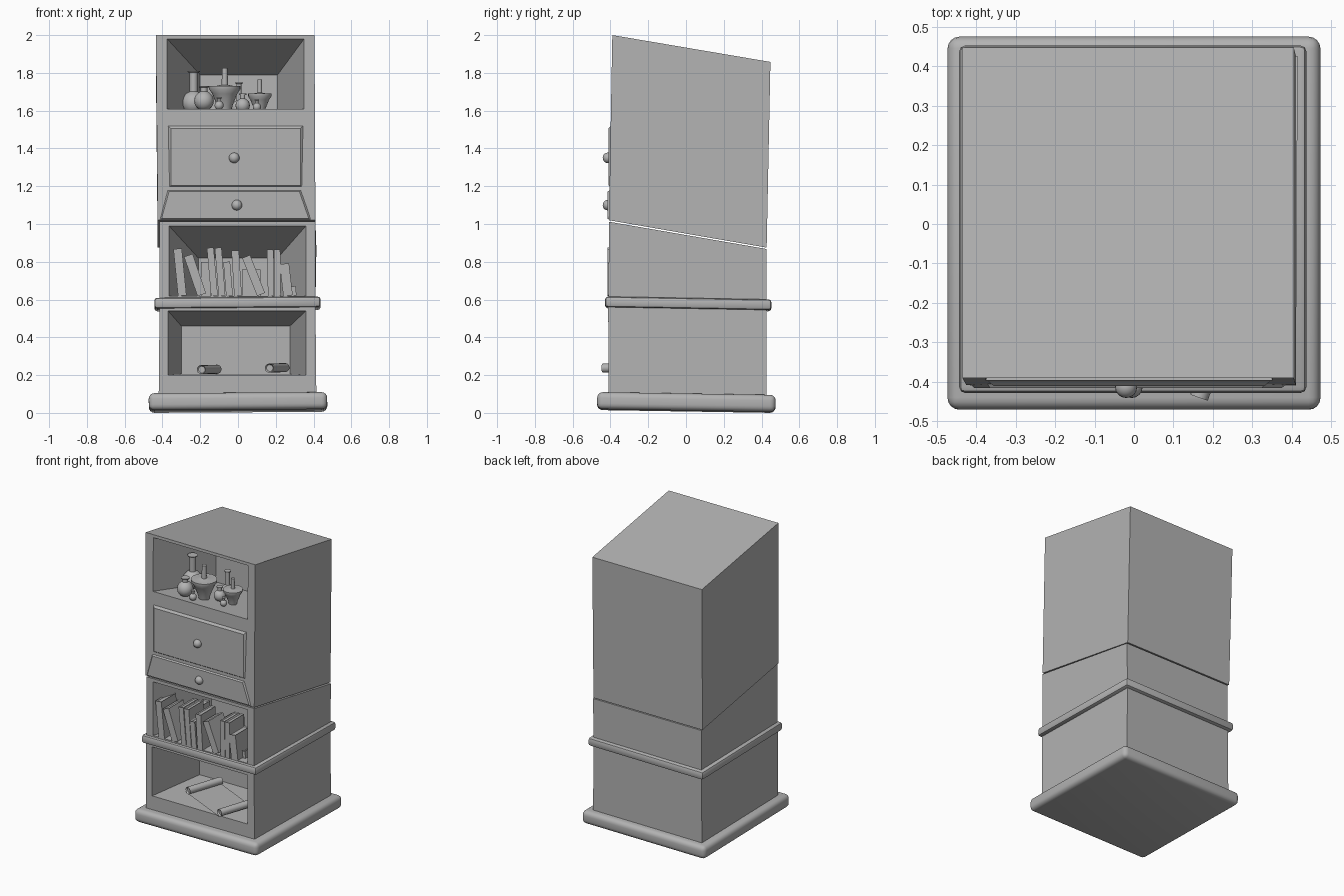
import bpy, bmesh, math
from mathutils import Vector, Matrix

old = bpy.data.objects.get("Cube")
if old:
    bpy.data.objects.remove(old, do_unlink=True)

grey = bpy.data.materials.new("plain grey")
grey.use_nodes = True
COLOR = (0.45, 0.45, 0.45, 1)
grey.diffuse_color = COLOR
grey.node_tree.nodes["Principled BSDF"].inputs["Base Color"].default_value = COLOR


def finish(name, bm, smooth=False):
    bmesh.ops.recalc_face_normals(bm, faces=bm.faces)
    mesh = bpy.data.meshes.new(name)
    bm.to_mesh(mesh)
    bm.free()
    mesh.materials.append(grey)
    ob = bpy.data.objects.new(name, mesh)
    bpy.context.collection.objects.link(ob)
    if smooth:
        bpy.ops.object.select_all(action='DESELECT')
        ob.select_set(True)
        bpy.context.view_layer.objects.active = ob
        bpy.ops.object.shade_smooth_by_angle(angle=math.radians(40))
    return ob


def box(name, size, center, tilt=0, lean=0, bevel=0, segments=1):
    bm = bmesh.new()
    bmesh.ops.create_cube(bm, size=1, matrix=Matrix.Diagonal((*size, 1)))
    if bevel:
        bmesh.ops.bevel(bm, geom=bm.edges[:], offset=bevel, segments=segments,
                        profile=0.5, affect='EDGES')
    rot = Matrix.Rotation(lean, 4, 'Y') @ Matrix.Rotation(tilt, 4, 'X')
    bm.transform(Matrix.Translation(center) @ rot)
    return finish(name, bm, segments > 1)


def rect(x, z_low, z_high):
    """Four (x, z) corners, counter-clockwise."""
    return [(x[0], z_low), (x[1], z_low), (x[1], z_high), (x[0], z_high)]


def cabinet(name, front, back, hole, hole_back, depth):
    """Sheared case whose front opens into a tapering niche.
    front and back are (x range low, x range high, y low, y high, z low, z high)."""
    bm = bmesh.new()

    def ring(spec):
        xl, xh, yl, yh, zl, zh = spec
        return [bm.verts.new(p) for p in ((xl[0], yl, zl), (xl[1], yl, zl),
                                          (xh[1], yh, zh), (xh[0], yh, zh))]

    def front_y(z):
        _, _, yl, yh, zl, zh = front
        return yl + (yh - yl) * (z - zl) / (zh - zl)

    f, b = ring(front), ring(back)
    h = [bm.verts.new((x, front_y(z), z)) for x, z in hole]
    n = [bm.verts.new((x, front_y(z) + depth, z)) for x, z in hole_back]
    for first, second in ((b, f), (f, h), (h, n)):
        for i in range(4):
            j = (i + 1) % 4
            bm.faces.new((first[i], first[j], second[j], second[i]))
    bm.faces.new(n)
    bm.faces.new(b)
    return finish(name, bm)


def panel(name, outer, inner, y_base, y_front):
    """Raised drawer front with sloping borders."""
    bm = bmesh.new()
    o = [bm.verts.new((x, y_base, z)) for x, z in outer]
    i = [bm.verts.new((x, y_front, z)) for x, z in inner]
    for a in range(4):
        c = (a + 1) % 4
        bm.faces.new((o[a], o[c], i[c], i[a]))
    bm.faces.new(i)
    bm.faces.new(o)
    return finish(name, bm)


def lathe(name, profile, location):
    bm = bmesh.new()
    vs = [bm.verts.new((r, 0, z)) for r, z in profile]
    es = [bm.edges.new(p) for p in zip(vs, vs[1:])]
    bmesh.ops.spin(bm, geom=vs + es, axis=(0, 0, 1), cent=(0, 0, 0),
                   angle=math.tau, steps=16, use_merge=True)
    bmesh.ops.remove_doubles(bm, verts=bm.verts, dist=0.0001)
    bm.transform(Matrix.Translation(location))
    return finish(name, bm, True)


# Base slab and waist moulding, both slightly crooked
box("base_slab", (0.945, 0.945, 0.09), (0, 0.002, 0.055), -0.016, -0.006, 0.03, 4)
box("waist_moulding", (0.88, 0.88, 0.056), (-0.003, 0.012, 0.577), -0.018, -0.008, 0.015, 2)

# Three stacked cases
cabinet("lower_case",
        ((-0.42, 0.415), (-0.415, 0.41), -0.41, -0.412, 0.07, 0.58),
        ((-0.42, 0.415), (-0.415, 0.41), 0.425, 0.425, 0.07, 0.57),
        rect((-0.37, 0.36), 0.2, 0.54), rect((-0.3, 0.275), 0.205, 0.46), 0.42)
cabinet("middle_case",
        ((-0.415, 0.41), (-0.415, 0.41), -0.41, -0.408, 0.57, 1.012),
        ((-0.415, 0.41), (-0.415, 0.415), 0.425, 0.425, 0.57, 0.868),
        rect((-0.365, 0.36), 0.62, 0.99), rect((-0.21, 0.21), 0.615, 0.82), 0.42)
cabinet("upper_case",
        ((-0.425, 0.41), (-0.435, 0.405), -0.408, -0.39, 1.02, 2.0),
        ((-0.425, 0.41), (-0.435, 0.405), 0.427, 0.447, 0.875, 1.858),
        rect((-0.375, 0.35), 1.61, 1.98), rect((-0.2, 0.21), 1.555, 1.79), 0.44)

# Drawer fronts and knobs
panel("large_drawer", rect((-0.375, 0.35), 1.19, 1.525),
      rect((-0.355, 0.33), 1.205, 1.505), -0.394, -0.411)
panel("small_drawer", [(-0.42, 1.02), (0.395, 1.02), (0.335, 1.182), (-0.375, 1.182)],
      [(-0.405, 1.028), (0.375, 1.028), (0.325, 1.172), (-0.365, 1.172)], -0.4, -0.415)
for name, x, z in (("large_drawer_knob", -0.02, 1.35), ("small_drawer_knob", -0.006, 1.1)):
    bm = bmesh.new()
    bmesh.ops.create_uvsphere(bm, u_segments=16, v_segments=10, radius=0.028)
    bm.transform(Matrix.Translation((x, -0.413, z)))
    finish(name, bm, True)


# Books: hollowed at the top so the covers stand proud of the pages
def book(index, x_foot, x_top, height, width, y_front=-0.415, depth=0.16):
    ob = box(f"book_{index}", (width, depth, height),
             ((x_foot + x_top) / 2, y_front + depth / 2, 0.62 + height / 2),
             lean=math.atan2(x_top - x_foot, height))
    bm = bmesh.new()
    bm.from_mesh(ob.data)
    top = max(bm.faces, key=lambda f: f.calc_center_median().z)
    bmesh.ops.inset_individual(bm, faces=[top], thickness=0.006, depth=-0.008)
    bm.to_mesh(ob.data)
    bm.free()


books = [(-0.295, -0.32, 0.25, 0.045), (-0.19, -0.265, 0.22, 0.048),
         (-0.125, -0.147, 0.255, 0.036), (-0.085, -0.105, 0.255, 0.036),
         (-0.045, -0.06, 0.18, 0.036), (0, -0.015, 0.24, 0.04),
         (0.125, 0.04, 0.215, 0.045), (0.175, 0.17, 0.245, 0.033),
         (0.21, 0.207, 0.245, 0.033), (0.265, 0.245, 0.17, 0.05)]
for i, spec in enumerate(books):
    book(i + 1, *spec)
book(11, -0.17, -0.17, 0.18, 0.05, -0.24, 0.14)
book(12, 0.07, 0.07, 0.14, 0.1, -0.24, 0.14)
book(13, 0.295, 0.29, 0.05, 0.03, -0.36, 0.1)


# Partly unrolled sheet between two rolls
def roll(name, start, end, radius):
    a, b = Vector(start), Vector(end)
    bm = bmesh.new()
    ends = bmesh.ops.create_cone(bm, cap_ends=True, segments=14, radius1=radius,
                                 radius2=radius, depth=(b - a).length)
    caps = [f for f in bm.faces if len(f.verts) > 4]
    bmesh.ops.inset_individual(bm, faces=caps, thickness=0.006, depth=-0.01)
    rot = (b - a).to_track_quat('Z', 'Y').to_matrix().to_4x4()
    bm.transform(Matrix.Translation((a + b) / 2) @ rot)
    finish(name, bm, True)


left_a, left_b = (-0.195, -0.27, 0.229), (-0.11, -0.03, 0.231)
right_a, right_b = (0.165, -0.44, 0.237), (0.25, -0.2, 0.24)
roll("left_scroll_roll", left_a, left_b, 0.024)
roll("right_scroll_roll", right_a, right_b, 0.024)
bm = bmesh.new()
sheet = bm.faces.new([bm.verts.new((p[0], p[1], 0.209)) for p in
                      (left_a, right_a, right_b, left_b)])
bmesh.ops.solidify(bm, geom=[sheet], thickness=0.003)
finish("scroll_sheet", bm)


# Round flasks and flared jars on the top shelf
def shelf_z(y):
    return 1.61 - 0.125 * (y + 0.4)


def flask(index, x, y, r, neck_top):
    z = shelf_z(y)
    nr, top = r * 0.35, neck_top - z
    body = [(r * math.sin(a), r - r * math.cos(a))
            for a in (math.pi * k / 10 for k in range(9))]
    lathe(f"flask_{index}", body + [(nr, r * 1.95), (nr, top - 0.008), (nr * 1.5, top - 0.006),
                                    (nr * 1.5, top), (0, top)], (x, y, z))


def jar(index, x, y, r, rim, stick_top):
    z = shelf_z(y)
    h, t = rim - z, stick_top - z
    lathe(f"jar_{index}", [(0, 0), (r * 0.4, 0), (r * 0.5, h * 0.25), (r * 0.8, h * 0.7),
                           (r, h * 0.88), (r, h), (r * 0.6, h), (r * 0.2, h * 1.05),
                           (r * 0.18, t), (0, t)], (x, y, z))


flasks = [(-0.235, -0.16, 0.062, 1.81), (-0.18, -0.32, 0.052, 1.73),
          (0.025, -0.235, 0.038, 1.69), (0.005, -0.12, 0.04, 1.75),
          (-0.1, -0.35, 0.024, 1.67), (0.1, -0.3, 0.022, 1.66)]
for i, spec in enumerate(flasks):
    flask(i + 1, *spec)
jar(1, -0.07, -0.27, 0.083, 1.73, 1.825)
jar(2, 0.115, -0.22, 0.063, 1.69, 1.765)
